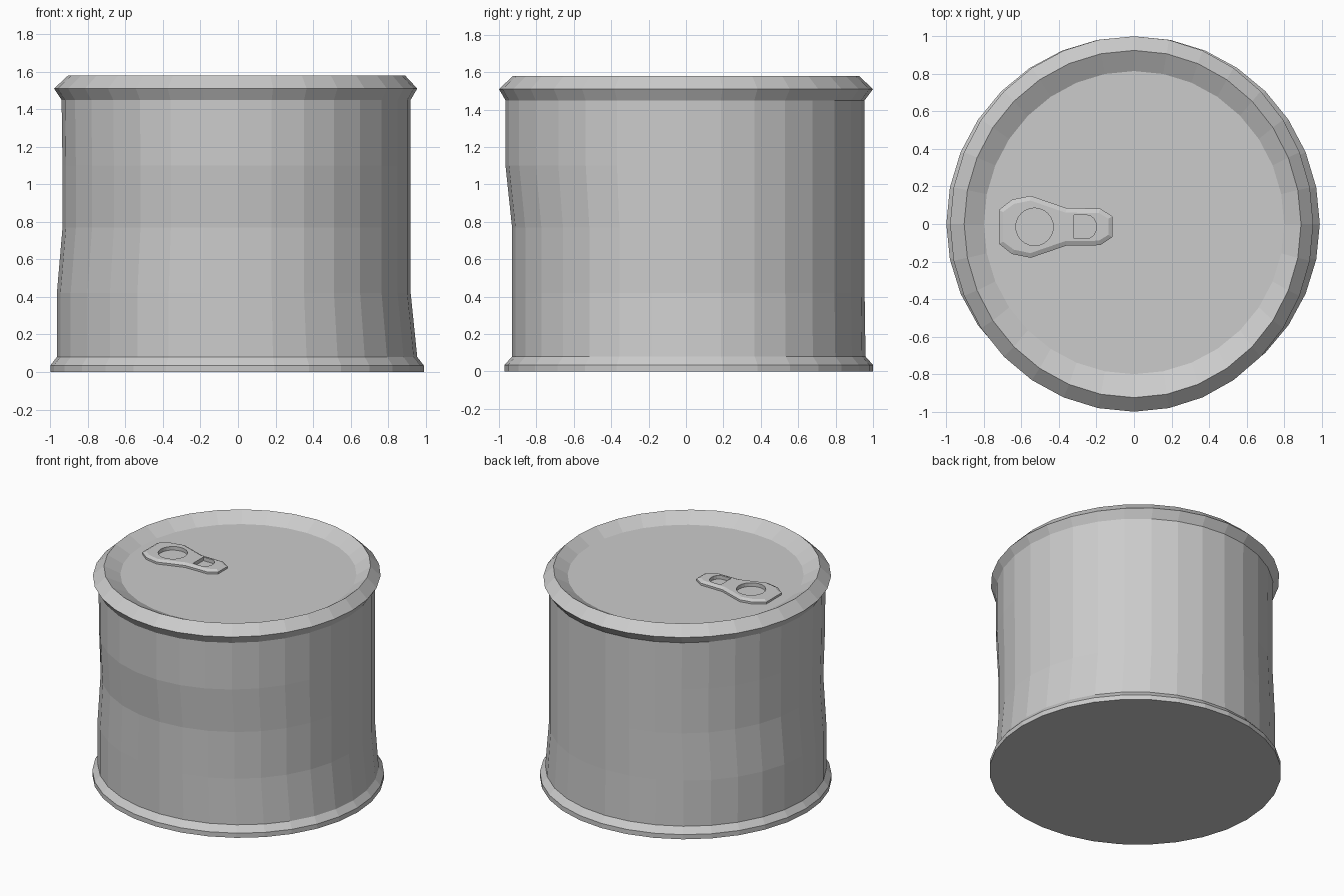
import bpy
import bmesh
from math import sin, cos, pi

if "Cube" in bpy.data.objects:
    bpy.data.objects.remove(bpy.data.objects["Cube"])

SIDES = 32
FLOOR = 1.52      # height of the sunken lid
TAB_Y = -0.015    # centre line of the pull tab

steel = bpy.data.materials.new("steel_grey")
steel.use_nodes = True
steel.diffuse_color = (0.6, 0.6, 0.6, 1)
steel.node_tree.nodes["Principled BSDF"].inputs["Base Color"].default_value = (0.6, 0.6, 0.6, 1)


def finish(bm, name):
    bmesh.ops.recalc_face_normals(bm, faces=bm.faces[:])
    mesh = bpy.data.meshes.new(name)
    bm.to_mesh(mesh)
    bm.free()
    mesh.materials.append(steel)
    obj = bpy.data.objects.new(name, mesh)
    bpy.context.collection.objects.link(obj)
    return obj


def lathe(name, rings):
    """Skin stacked rings given as (z, left, right, front, back) reach."""
    bm = bmesh.new()
    loops = []
    for z, left, right, front, back in rings:
        loop = []
        for i in range(SIDES):
            c, s = cos(2 * pi * i / SIDES), sin(2 * pi * i / SIDES)
            x = c * (right if c > 0 else left)
            y = s * (back if s > 0 else front)
            loop.append(bm.verts.new((x, y, z)))
        loops.append(loop)
    for low, high in zip(loops, loops[1:]):
        for i in range(SIDES):
            j = (i + 1) % SIDES
            bm.faces.new((low[i], low[j], high[j], high[i]))
    bm.faces.new(loops[0][::-1])
    bm.faces.new(loops[-1])
    return finish(bm, name)


def prism(bm, outline, z, height):
    """Extrude a flat outline upward and return its top face."""
    base = bm.faces.new([bm.verts.new((x, y, z)) for x, y in outline])
    bmesh.ops.recalc_face_normals(bm, faces=[base])
    if base.normal.z < 0:
        base.normal_flip()
    out = bmesh.ops.extrude_face_region(bm, geom=[base], use_keep_orig=True)["geom"]
    bmesh.ops.translate(bm, vec=(0, 0, height),
                        verts=[v for v in out if isinstance(v, bmesh.types.BMVert)])
    return next(f for f in out if isinstance(f, bmesh.types.BMFace))


# Can: base flange, slightly dented wall, rolled rim and sunken lid
lathe("can", [
    (0, 1.0, 0.99, 0.97, 1.0),
    (0.035, 1.0, 0.99, 0.97, 1.0),
    (0.08, 0.965, 0.955, 0.93, 0.96),
    (0.42, 0.965, 0.92, 0.93, 0.955),
    (0.77, 0.935, 0.92, 0.93, 0.955),
    (1.1, 0.935, 0.92, 0.965, 0.955),
    (1.45, 0.94, 0.92, 0.965, 0.955),
    (1.51, 0.98, 0.955, 1.0, 1.0),
    (1.58, 0.905, 0.89, 0.925, 0.925),
    (FLOOR, 0.8, 0.8, 0.8, 0.815),
])

# Pull tab: symmetric outline with a sloped shoulder
half = [(-0.72, 0.09), (-0.65, 0.145), (-0.55, 0.165), (-0.36, 0.1),
        (-0.18, 0.098), (-0.115, 0.055)]
outline = [(x, TAB_Y + w) for x, w in half] + [(x, TAB_Y - w) for x, w in reversed(half)]
bm = bmesh.new()
top = prism(bm, outline, FLOOR - 0.005, 0.02)
bm.normal_update()
bmesh.ops.inset_region(bm, faces=[top], thickness=0.025, depth=0)
bmesh.ops.translate(bm, verts=top.verts[:], vec=(0, 0, 0.012))
tab = finish(bm, "pull_tab")

# Holes in the tab: a round finger hole and a D-shaped rivet opening
finger = [(-0.53 + 0.1 * cos(2 * pi * i / 24), TAB_Y + 0.1 * sin(2 * pi * i / 24))
          for i in range(24)]
rivet = [(-0.32, TAB_Y + 0.062), (-0.32, TAB_Y - 0.062)]
rivet += [(-0.25 + 0.05 * cos(a), TAB_Y + 0.062 * sin(a))
          for a in [pi * (i / 8 - 0.5) for i in range(9)]]
bm = bmesh.new()
for hole in (finger, rivet):
    prism(bm, hole, FLOOR - 0.05, 0.15)
cutter = finish(bm, "tab_hole_cutter")
cutter.hide_render = True

cut = tab.modifiers.new("holes", "BOOLEAN")
cut.operation = "DIFFERENCE"
cut.solver = "EXACT"
cut.object = cutter
bpy.context.view_layer.objects.active = tab
bpy.ops.object.modifier_apply(modifier=cut.name)
bpy.data.objects.remove(cutter)
